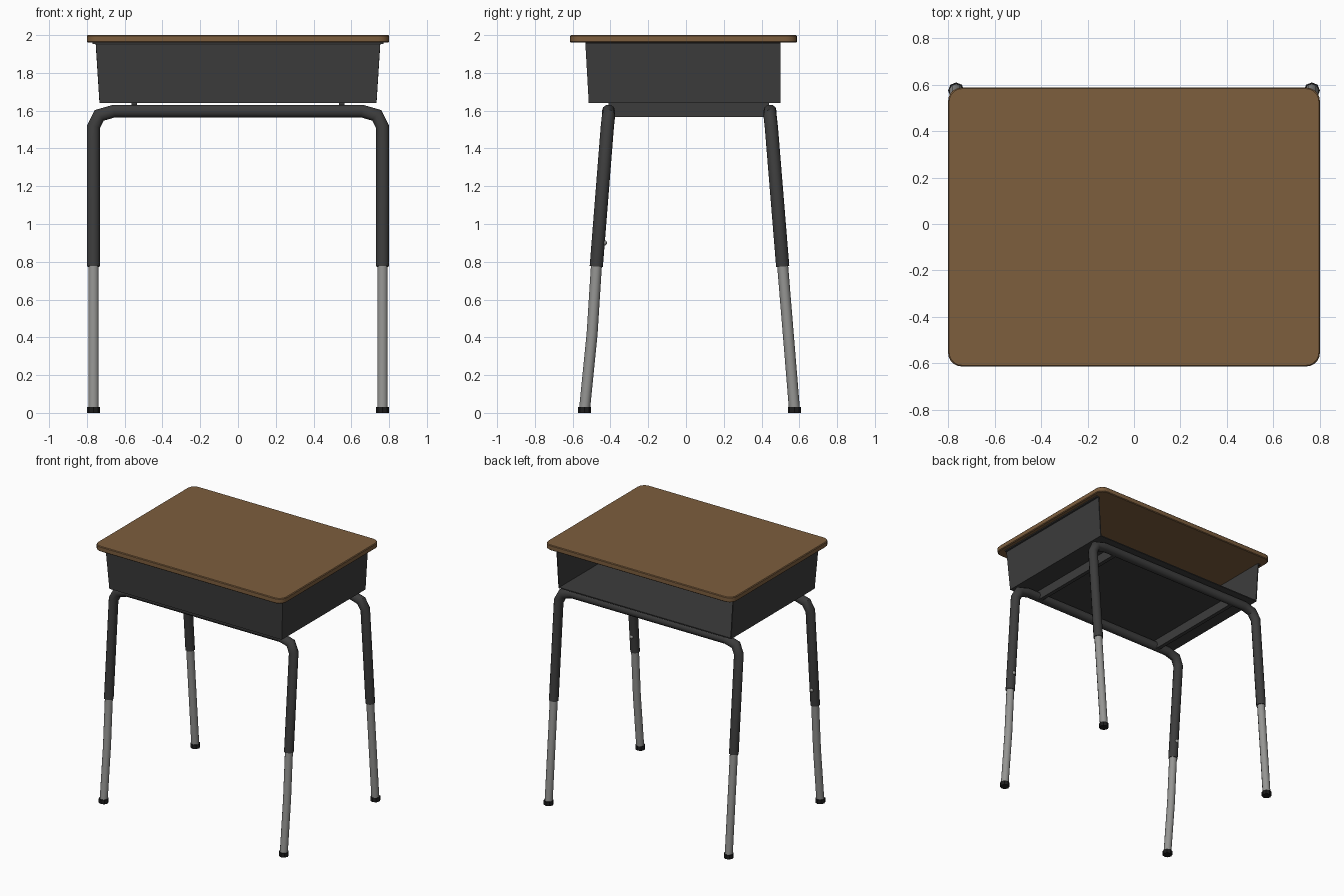
import bpy, bmesh, math
from mathutils import Vector

if "Cube" in bpy.data.objects:
    bpy.data.objects.remove(bpy.data.objects["Cube"])


def material(name, rgb):
    m = bpy.data.materials.new(name)
    m.diffuse_color = (*rgb, 1)
    m.use_nodes = True
    m.node_tree.nodes["Principled BSDF"].inputs["Base Color"].default_value = m.diffuse_color
    return m


WOOD = material("brown laminate", (0.205, 0.112, 0.048))
BLACK = material("black metal", (0.046, 0.046, 0.046))
STEEL = material("grey steel", (0.30, 0.30, 0.29))
RUBBER = material("dark rubber", (0.012, 0.012, 0.012))


def make(name, bm, mat):
    me = bpy.data.meshes.new(name)
    bmesh.ops.recalc_face_normals(bm, faces=bm.faces[:])
    bm.to_mesh(me)
    bm.free()
    me.materials.append(mat)
    ob = bpy.data.objects.new(name, me)
    bpy.context.collection.objects.link(ob)
    return ob


def smooth(ob, angle=40):
    bpy.ops.object.select_all(action='DESELECT')
    ob.select_set(True)
    bpy.context.view_layer.objects.active = ob
    bpy.ops.object.shade_smooth_by_angle(angle=math.radians(angle))


def tube(name, pts, r, mat, sides=10):
    """Sweep a round section along a path, mitred at the bends."""
    bm = bmesh.new()
    pts = [Vector(p) for p in pts]
    rings, side = [], Vector((0, 1, 0))
    for i, p in enumerate(pts):
        a = (p - pts[i - 1]).normalized() if i else None
        b = (pts[i + 1] - p).normalized() if i < len(pts) - 1 else None
        t = ((a or b) + (b or a)).normalized()
        u = (side - t * side.dot(t)).normalized()
        v = t.cross(u)
        k = 1 / max(t.dot(a or b), 0.5)
        rings.append([bm.verts.new(p + r * (u * math.cos(w) + v * k * math.sin(w)))
                      for w in (2 * math.pi * j / sides for j in range(sides))])
    for p, q in zip(rings, rings[1:]):
        for j in range(sides):
            n = (j + 1) % sides
            bm.faces.new((p[j], p[n], q[n], q[j]))
    bm.faces.new(rings[0])
    bm.faces.new(rings[-1])
    ob = make(name, bm, mat)
    smooth(ob)
    return ob


def box(name, lo, hi, mat):
    bm = bmesh.new()
    bmesh.ops.create_cube(bm, size=1)
    lo, hi = Vector(lo), Vector(hi)
    for v in bm.verts:
        v.co = (lo + hi) / 2 + v.co * (hi - lo)
    return make(name, bm, mat)


# Desktop: slab with rounded corners and a slightly eased rim
bm = bmesh.new()
bmesh.ops.create_cube(bm, size=1)
for v in bm.verts:
    v.co = (v.co.x * 1.6, v.co.y * 1.2 - 0.013, 1.98 + v.co.z * 0.04)
corners = [e for e in bm.edges if abs(e.verts[0].co.z - e.verts[1].co.z) > 0.01]
bmesh.ops.bevel(bm, geom=corners, offset=0.06, segments=5, profile=0.5, affect='EDGES')
rim = [e for e in bm.edges if abs(e.verts[0].co.z - e.verts[1].co.z) < 0.001]
bmesh.ops.bevel(bm, geom=rim, offset=0.005, segments=1, affect='EDGES')
smooth(make("desktop", bm, WOOD), 30)

# Book box: sheet metal tray, open at the back, with flanges under the top
bm = bmesh.new()
TOP, BOT = 1.957, 1.643
V = lambda x, y, z: bm.verts.new((x, y, z))
fl, fr = V(-0.75, -0.53, TOP), V(0.75, -0.53, TOP)
bl, br = V(-0.75, 0.50, TOP), V(0.75, 0.50, TOP)
dfl, dfr = V(-0.73, -0.512, BOT), V(0.73, -0.512, BOT)
dbl, dbr = V(-0.73, 0.50, BOT), V(0.73, 0.50, BOT)
bm.faces.new((dfl, dfr, dbr, dbl))
bm.faces.new((fl, fr, dfr, dfl))
bm.faces.new((fl, dfl, dbl, bl))
bm.faces.new((fr, br, dbr, dfr))
bm.faces.new((fl, bl, V(-0.77, 0.50, TOP), V(-0.77, -0.53, TOP)))
bm.faces.new((fr, V(0.77, -0.53, TOP), V(0.77, 0.50, TOP), br))
tray = make("book_box", bm, BLACK)
mod = tray.modifiers.new("sheet", 'SOLIDIFY')
mod.thickness = 0.01
mod.offset = 0

# Frames: one bent tube per end forms the cross rail and both upper legs
X = 0.765
for end, yt, yj in (("front", -0.41, -0.475), ("back", 0.445, 0.512)):
    half = [(X, yj, 0.775), (X, yt + (yj - yt) * 0.1, 1.515),
            (0.735, yt, 1.575), (0.655, yt, 1.598)]
    path = half + [(-x, y, z) for x, y, z in reversed(half)]
    tube(end + "_frame", path, 0.035, BLACK)

# Lower legs, feet and adjuster bolts
legs = {"front": [(-0.473, 0.80), (-0.497, 0.42), (-0.537, 0.02)],
        "back": [(0.51, 0.80), (0.574, 0.02)]}
for end, path in legs.items():
    for side, s in (("left", -1), ("right", 1)):
        tube(f"{end}_{side}_lower_leg", [(s * X, y, z) for y, z in path], 0.029, STEEL)
        y = path[-1][0]
        tube(f"{end}_{side}_foot", [(s * X, y, 0), (s * X, y, 0.032)], 0.035, RUBBER, 8)
        if end == "front":
            bm = bmesh.new()
            bmesh.ops.create_uvsphere(bm, u_segments=8, v_segments=6, radius=0.014)
            bmesh.ops.translate(bm, verts=bm.verts[:], vec=(s * X, -0.432, 0.9))
            smooth(make(f"{side}_bolt", bm, STEEL), 60)

# Side rails joining the two frames under the box
for side, s in (("left", -1), ("right", 1)):
    box(side + "_rail", (s * 0.55 - 0.015, -0.41, 1.567),
        (s * 0.55 + 0.015, 0.44, 1.64), BLACK)
